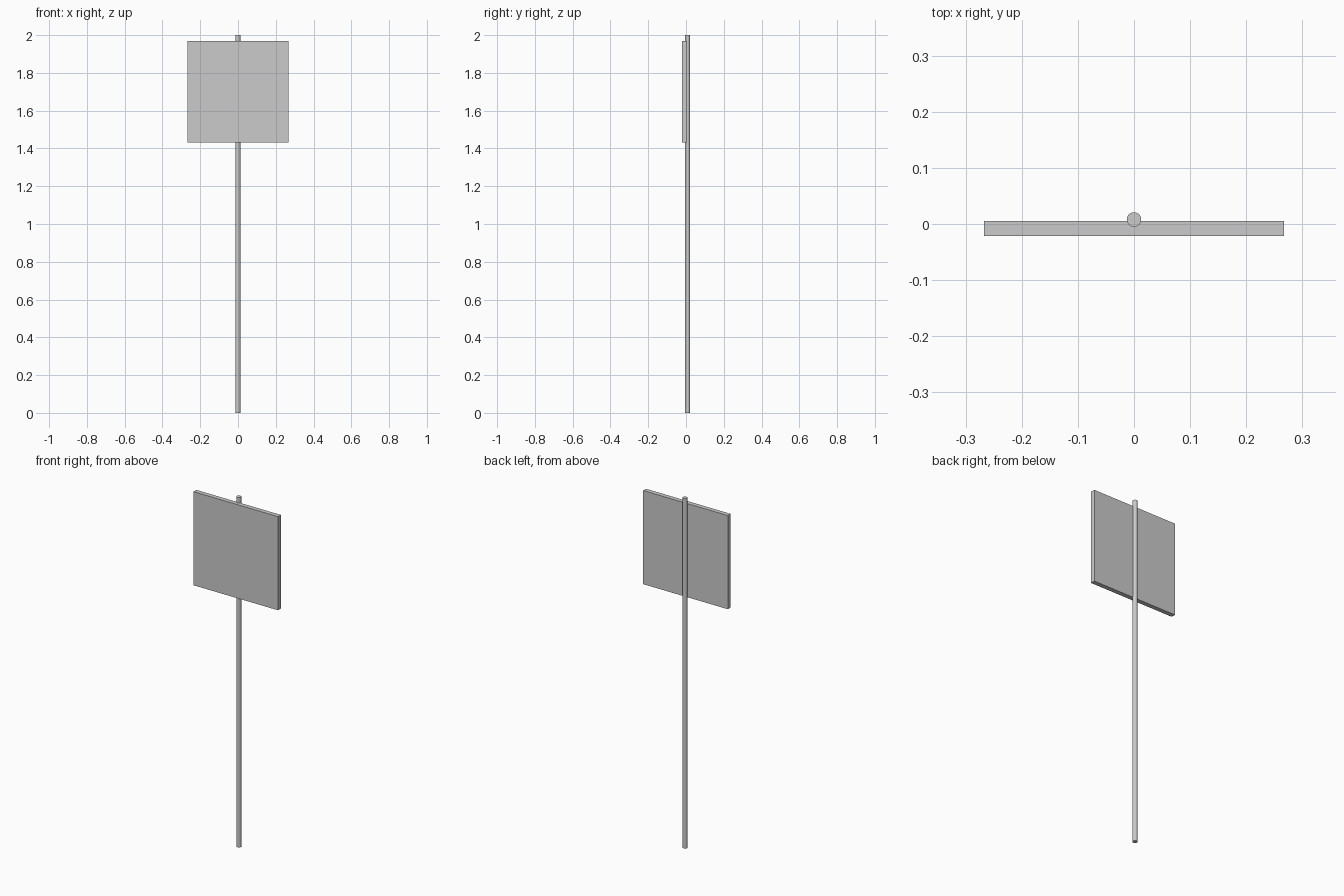
import bpy
import math

if "Cube" in bpy.data.objects:
    bpy.data.objects.remove(bpy.data.objects["Cube"])

POLE_RADIUS = 0.013
POLE_HEIGHT = 2.0
POLE_Y = 0.008
PANEL_SIZE = 0.535
PANEL_DEPTH = 0.026
PANEL_Y = -0.008
PANEL_Z = 1.70

# Slim round post, full height
bpy.ops.mesh.primitive_cylinder_add(
    vertices=16, radius=POLE_RADIUS, depth=POLE_HEIGHT,
    location=(0, POLE_Y, POLE_HEIGHT / 2))
post = bpy.context.object
post.name = "post"
bpy.ops.object.shade_smooth_by_angle(angle=math.radians(30))

# Square sign board, set on the front of the post
bpy.ops.mesh.primitive_cube_add(size=1, location=(0, PANEL_Y, PANEL_Z))
board = bpy.context.object
board.name = "sign_board"
board.scale = (PANEL_SIZE, PANEL_DEPTH, PANEL_SIZE)
bpy.ops.object.transform_apply(location=False, rotation=False, scale=True)
